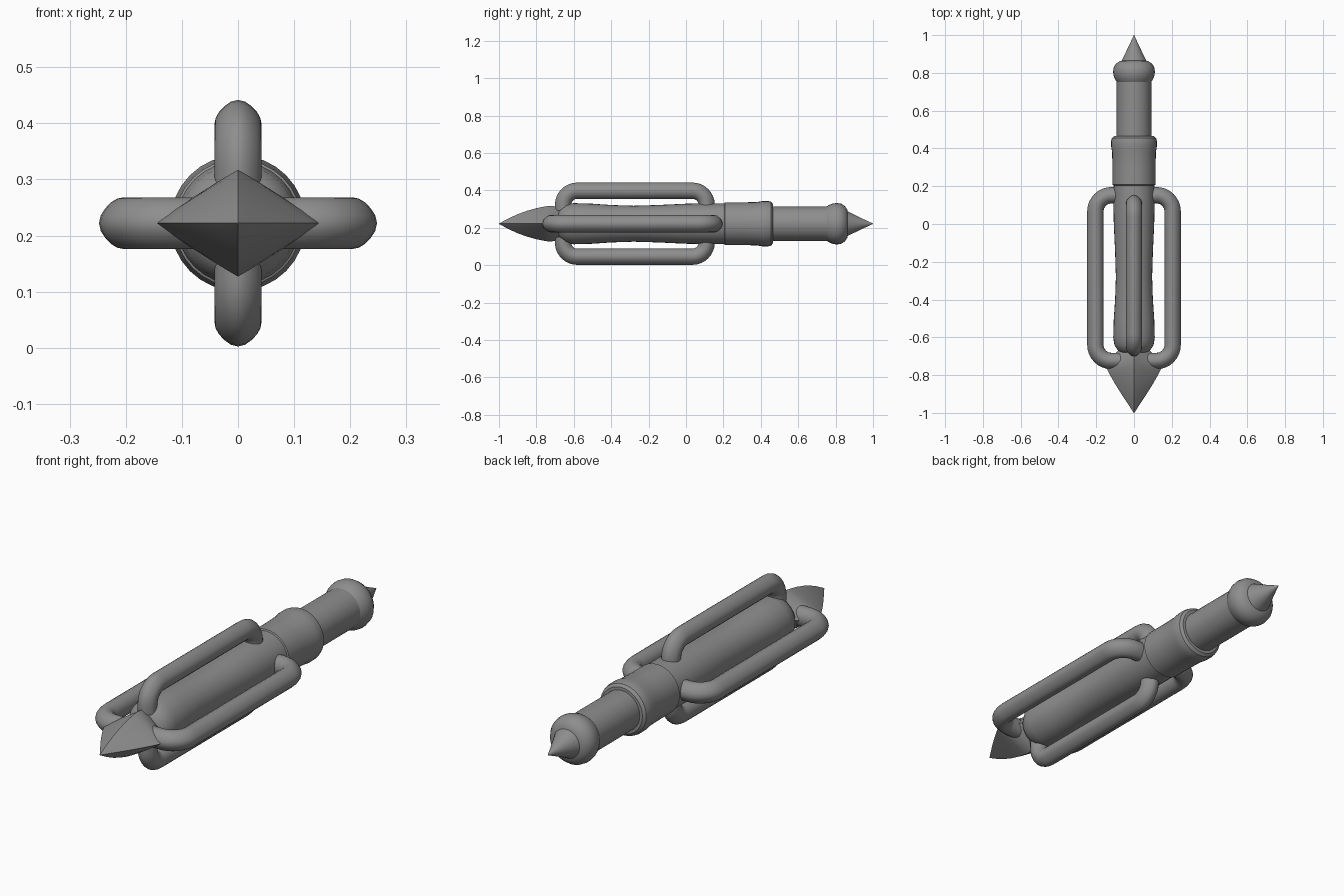
import bpy, bmesh, math
from mathutils import Vector, Matrix

cube = bpy.data.objects.get("Cube")
if cube:
    bpy.data.objects.remove(cube, do_unlink=True)

AXIS_Z = 0.222

grey = bpy.data.materials.new("plain grey")
grey.use_nodes = True
GREY = (0.27, 0.27, 0.27, 1)
grey.diffuse_color = GREY
grey.node_tree.nodes["Principled BSDF"].inputs["Base Color"].default_value = GREY


def loft(name, rings, angle=35):
    """Skin a row of equal-sized closed rings and cap both ends."""
    bm = bmesh.new()
    rows = [[bm.verts.new(p) for p in ring] for ring in rings]
    n = len(rows[0])
    for a, b in zip(rows, rows[1:]):
        for i in range(n):
            j = (i + 1) % n
            bm.faces.new((a[i], a[j], b[j], b[i]))
    bm.faces.new(rows[0])
    bm.faces.new(rows[-1])
    bmesh.ops.recalc_face_normals(bm, faces=bm.faces)
    mesh = bpy.data.meshes.new(name)
    bm.to_mesh(mesh)
    bm.free()
    mesh.materials.append(grey)
    obj = bpy.data.objects.new(name, mesh)
    bpy.context.collection.objects.link(obj)
    obj.location.z = AXIS_Z
    bpy.ops.object.select_all(action='DESELECT')
    obj.select_set(True)
    bpy.context.view_layer.objects.active = obj
    bpy.ops.object.shade_smooth_by_angle(angle=math.radians(angle))
    return obj


def section(y, half_x, half_z, power=2.0, n=32):
    """Superellipse ring across the long axis."""
    ring = []
    for i in range(n):
        t = math.tau * i / n
        c, s = math.cos(t), math.sin(t)
        ring.append((half_x * math.copysign(abs(c) ** (2 / power), c), y,
                     half_z * math.copysign(abs(s) ** (2 / power), s)))
    return ring


def turned(name, profile):
    return loft(name, [section(y, r, r) for y, r in profile])


# Turned parts from the grip to the rear point
turned("grip", [(-0.69, 0.05), (-0.67, 0.085), (-0.64, 0.104), (-0.6, 0.11),
                (-0.5, 0.107), (-0.4, 0.1), (-0.28, 0.096), (-0.15, 0.1),
                (0.0, 0.107), (0.1, 0.109), (0.21, 0.108)])
turned("collar", [(0.2, 0.1), (0.208, 0.114), (0.3, 0.114), (0.38, 0.116),
                  (0.41, 0.121), (0.44, 0.121), (0.455, 0.117), (0.465, 0.105),
                  (0.466, 0.09)])
turned("rear_shaft", [(0.45, 0.092), (0.78, 0.092)])
turned("rear_knob", [(0.75, 0.09), (0.765, 0.1), (0.785, 0.108), (0.807, 0.111),
                     (0.83, 0.107), (0.85, 0.094), (0.862, 0.076), (0.868, 0.05)])
turned("rear_point", [(0.86, 0.068), (0.9, 0.048), (0.95, 0.024), (1.0, 0.001)])

# Four-edged spear tip
tip = [(-1.0, 0.001, 0.001), (-0.95, 0.034, 0.028), (-0.9, 0.067, 0.051),
       (-0.85, 0.098, 0.069), (-0.8, 0.127, 0.083), (-0.76, 0.147, 0.091),
       (-0.735, 0.147, 0.095), (-0.7, 0.115, 0.093), (-0.67, 0.085, 0.08),
       (-0.63, 0.055, 0.055)]
loft("spear_tip", [section(y, hx, hz, 1.04) for y, hx, hz in tip], 50)


def bar_path(front, rear, reach, bend, inner=0.07, steps=8):
    """Bracket path as (y, distance, outward direction) with round corners."""
    path = [(front, inner, -math.pi)]
    for i in range(steps + 1):
        t = math.pi - math.pi / 2 * i / steps
        path.append((front + bend + bend * math.cos(t),
                     reach - bend + bend * math.sin(t), t))
    for i in range(steps + 1):
        t = math.pi / 2 - math.pi / 2 * i / steps
        path.append((rear - bend + bend * math.cos(t),
                     reach - bend + bend * math.sin(t), t))
    path.append((rear, inner, 0.0))
    return path


def guard_bar(name, turn, path, half_width):
    """Sweep a round bar with a soft outer ridge along the bracket path."""
    rot = Matrix.Rotation(turn, 3, 'Y')
    rings = []
    for y, d, t in path:
        ring = []
        for i in range(20):
            a = math.tau * i / 20
            out = 0.043 * math.cos(a)
            if math.cos(a) > 0:
                out *= 0.85 + 0.17 * math.cos(a) ** 4
            side = half_width * math.sin(a)
            ring.append(rot @ Vector((d + out * math.sin(t), y + out * math.cos(t), side)))
        rings.append(ring)
    loft(name, rings)


# Wide pair at the sides, shorter pair above and below
side_path = bar_path(-0.725, 0.152, 0.204, 0.085)
upright_path = bar_path(-0.657, 0.11, 0.176, 0.075)
guard_bar("left_guard", 0, side_path, 0.046)
guard_bar("right_guard", math.pi, side_path, 0.046)
guard_bar("upper_guard", -math.pi / 2, upright_path, 0.042)
guard_bar("lower_guard", math.pi / 2, upright_path, 0.042)
